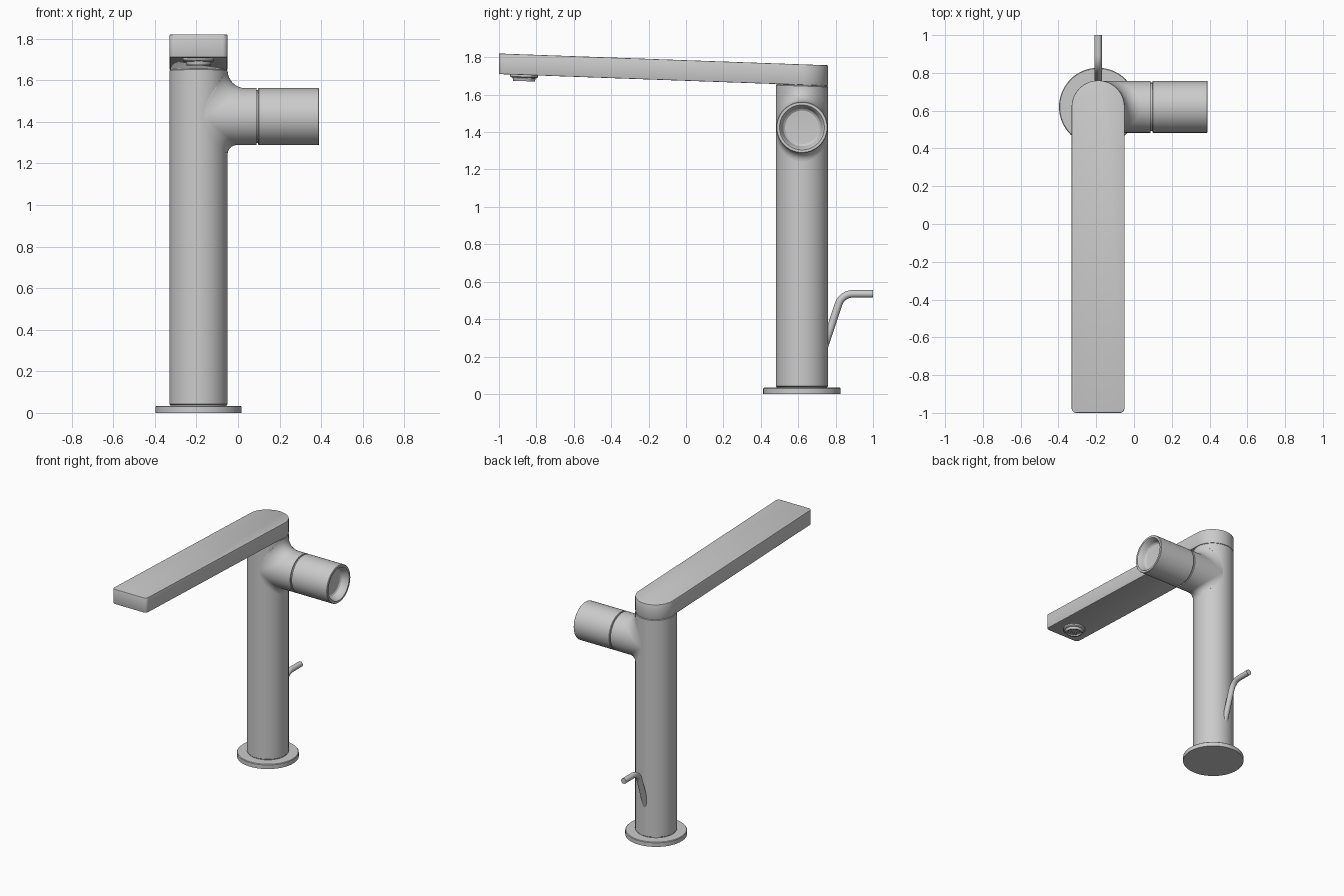
import bpy, bmesh, math
from mathutils import Vector, Matrix

if "Cube" in bpy.data.objects:
    bpy.data.objects.remove(bpy.data.objects["Cube"])

CX, CY = -0.19, 0.62        # column axis
R = 0.14                    # column radius
HZ, HR = 1.425, 0.137       # handle axis height and radius
SLOPE = -0.0358             # spout rises towards the front


def tilt(y):
    return SLOPE * (y - 0.76)


def finish(name, bm, angle=30, bevel=0):
    bmesh.ops.remove_doubles(bm, verts=bm.verts, dist=1e-5)
    bmesh.ops.recalc_face_normals(bm, faces=bm.faces)
    me = bpy.data.meshes.new(name)
    bm.to_mesh(me)
    bm.free()
    ob = bpy.data.objects.new(name, me)
    bpy.context.collection.objects.link(ob)
    bpy.ops.object.select_all(action='DESELECT')
    ob.select_set(True)
    bpy.context.view_layer.objects.active = ob
    if bevel:
        m = ob.modifiers.new("bevel", 'BEVEL')
        m.width, m.segments, m.limit_method = bevel, 2, 'ANGLE'
        m.angle_limit = math.radians(40)
        bpy.ops.object.modifier_apply(modifier="bevel")
    bpy.ops.object.shade_smooth_by_angle(angle=math.radians(angle))
    return ob


def lathe(profile, matrix, n=64):
    """Revolve (radius, height) points about local z, ends closed on the axis."""
    bm = bmesh.new()
    rings = []
    for r, h in profile:
        rings.append([bm.verts.new(matrix @ Vector((r * math.cos(2 * math.pi * i / n),
                                                    r * math.sin(2 * math.pi * i / n), h)))
                      for i in range(n)])
    for a, b in zip(rings, rings[1:]):
        for i in range(n):
            j = (i + 1) % n
            bm.faces.new((a[i], a[j], b[j], b[i]))
    bm.faces.new(rings[0])
    bm.faces.new(rings[-1])
    return bm


# base flange
axis_z = Matrix.Translation((CX, CY, 0))
finish("base_flange", lathe([(0.207, 0), (0.207, 0.030), (0.203, 0.034)], axis_z))

# column, its top cut parallel to the spout, with a thin shadow groove
bm = lathe([(R - 0.005, 0.03), (R - 0.005, 0.038), (R, 0.042), (R, 1.641),
            (R - 0.004, 1.644), (R - 0.004, 1.66)], axis_z)
for v in bm.verts:
    if v.co.z > 1:
        v.co.z += tilt(v.co.y)
finish("column", bm)

# spout: round at the back, small rounded corners at the front
outline = [(CX + R * math.cos(math.pi * i / 32), CY + R * math.sin(math.pi * i / 32))
           for i in range(33)]
c = 0.025
for sx, a0 in ((-1, 180), (1, 270)):
    for i in range(7):
        a = math.radians(a0 + 15 * i)
        outline.append((CX + sx * (R - c) + c * math.cos(a), -1 + c + c * math.sin(a)))
bm = bmesh.new()
low = [bm.verts.new((x, y, 1.647 + tilt(y))) for x, y in outline]
top = [bm.verts.new((x, y, 1.757 + tilt(y))) for x, y in outline]
bm.faces.new(low)
bm.faces.new(top)
for i in range(len(low)):
    j = (i + 1) % len(low)
    bm.faces.new((low[i], low[j], top[j], top[i]))
finish("spout", bm, bevel=0.004)

# aerator under the spout tip
ay = -0.865
axis_a = (Matrix.Translation((CX, ay, 1.647 + tilt(ay)))
          @ Matrix.Rotation(math.atan(SLOPE), 4, 'X'))
finish("aerator", lathe([(0.075, 0.01), (0.075, -0.010), (0.071, -0.014), (0.062, -0.016),
                         (0.058, -0.033), (0.048, -0.033), (0.046, -0.022)], axis_a, 48))
bm = bmesh.new()
for count, rad in ((1, 0), (6, 0.016), (12, 0.033)):
    for i in range(count):
        a = 2 * math.pi * i / count
        bmesh.ops.create_cone(bm, cap_ends=True, segments=8, radius1=0.005, radius2=0.005,
                              depth=0.01, matrix=axis_a @ Matrix.Translation(
                                  (rad * math.cos(a), rad * math.sin(a), -0.024)))
finish("aerator_nozzles", bm)

# handle neck: blends into the column with a fillet arc at every angle
bm = bmesh.new()
n, rings = 96, []
for i in range(n):
    a = 2 * math.pi * i / n
    dy, dz = HR * math.sin(a), HR * math.cos(a)
    side = 1 if dz >= 0 else -1
    f = (0.085 if side > 0 else 0.045) * math.sqrt(abs(math.cos(a)))
    xs = CX + math.sqrt(R * R - dy * dy)
    pts = [(xs - 0.003, dz + side * f)]
    for k in range(9):
        t = math.pi / 2 * k / 8
        pts.append((xs + f - f * math.cos(t), dz + side * (f - f * math.sin(t))))
    pts.append((0.088, dz))
    rings.append([bm.verts.new((x, CY + dy, HZ + z)) for x, z in pts])
for i in range(n):
    a, b = rings[i], rings[(i + 1) % n]
    for k in range(len(a) - 1):
        bm.faces.new((a[k], a[k + 1], b[k + 1], b[k]))
bm.faces.new([r[-1] for r in rings])
finish("handle_neck", bm, 40)

# handle knob with hollow end, plus the recessed collar behind it
axis_x = Matrix.Translation((0, CY, HZ)) @ Matrix.Rotation(math.pi / 2, 4, 'Y')
finish("handle_collar", lathe([(0.128, 0.07), (0.128, 0.11)], axis_x))
finish("handle_knob", lathe([(0.130, 0.097), (0.134, 0.097), (HR, 0.100), (HR, 0.387),
                             (0.134, 0.390), (0.120, 0.390), (0.116, 0.386), (0.106, 0.355),
                             (0.100, 0.342), (0.090, 0.335), (0.045, 0.332)], axis_x))

# drain lever: bent rod out of the column's back
corner, rad = Vector((0, 0.834, 0.535)), 0.08
turn = math.atan2(3, 1)
start_y = corner.y - rad * math.tan(turn / 2)
bend_end = Vector((0, corner.y + rad * math.tan(turn / 2), corner.z))
path = [(Vector((0, 0.72, 0.193)), turn)]
for k in range(11):
    t = turn * (1 - k / 10)
    path.append((bend_end + Vector((0, -rad * math.sin(t), rad * (math.cos(t) - 1))), t))
path.append((Vector((0, 1.0, corner.z)), 0))
bm = bmesh.new()
n, rod, rings = 20, 0.02, []
for p, t in path:
    up = Vector((0, -math.sin(t), math.cos(t)))
    rings.append([bm.verts.new(p + Vector((CX, 0, 0))
                               + Vector((rod * math.cos(2 * math.pi * i / n), 0, 0))
                               + up * rod * math.sin(2 * math.pi * i / n)) for i in range(n)])
for a, b in zip(rings, rings[1:]):
    for i in range(n):
        j = (i + 1) % n
        bm.faces.new((a[i], a[j], b[j], b[i]))
bm.faces.new(rings[0])
bm.faces.new(rings[-1])
finish("drain_lever", bm, 40)
